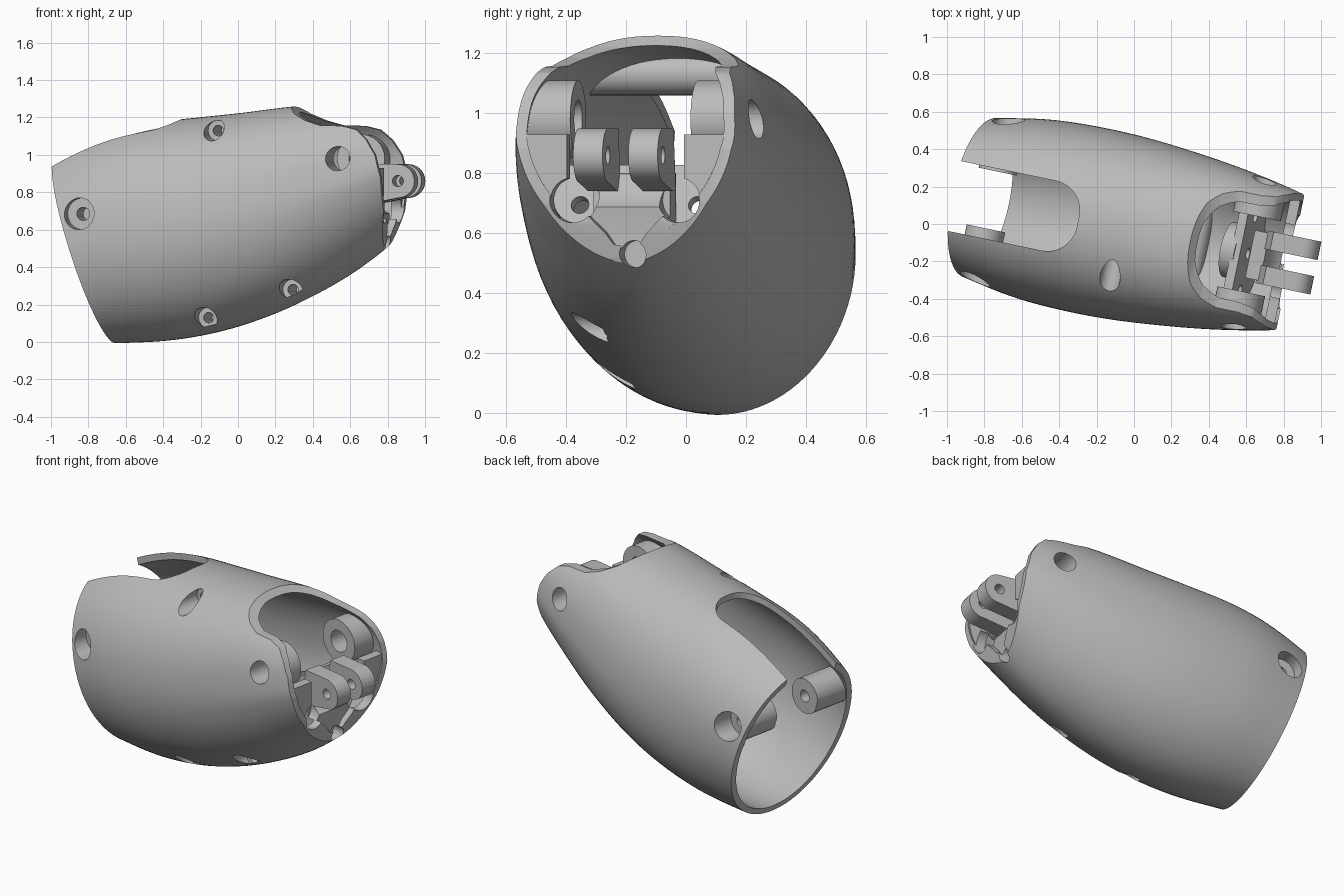
import bpy, bmesh, math
from mathutils import Matrix, Vector

if "Cube" in bpy.data.objects:
    bpy.data.objects.remove(bpy.data.objects["Cube"], do_unlink=True)

PITCH = math.radians(17.7)
YAW = math.radians(-11.8)
MID = -0.03                        # lateral middle of the housing
AXIS = Vector((math.cos(PITCH), 0, math.sin(PITCH)))
UP = Vector((-math.sin(PITCH), 0, math.cos(PITCH)))
FORWARD = Vector((1, 0, 0))
SIDE = Vector((0, 1, 0))

grey = bpy.data.materials.new("plain_grey")
grey.use_nodes = True
COLOR = (0.5, 0.5, 0.5, 1)
grey.diffuse_color = COLOR
grey.node_tree.nodes["Principled BSDF"].inputs["Base Color"].default_value = COLOR


def make(name, bm):
    bmesh.ops.recalc_face_normals(bm, faces=bm.faces)
    mesh = bpy.data.meshes.new(name)
    bm.to_mesh(mesh)
    bm.free()
    mesh.materials.append(grey)
    ob = bpy.data.objects.new(name, mesh)
    bpy.context.collection.objects.link(ob)
    return ob


def combine(ob, other, mode):
    mod = ob.modifiers.new("bool", 'BOOLEAN')
    mod.operation, mod.object, mod.solver = mode, other, 'EXACT'
    dg = bpy.context.evaluated_depsgraph_get()
    mesh = bpy.data.meshes.new_from_object(ob.evaluated_get(dg))
    ob.modifiers.clear()
    ob.data = mesh


def cylinder(name, start, axis, length, r):
    """Cylinder that begins at start and runs along axis."""
    bm = bmesh.new()
    turn = axis.to_track_quat('Z', 'Y').to_matrix().to_4x4()
    place = Matrix.Translation(Vector(start) + axis * length / 2) @ turn
    bmesh.ops.create_cone(bm, cap_ends=True, segments=40, radius1=r, radius2=r,
                          depth=length, matrix=place)
    return make(name, bm)


def prism(name, points, direction):
    """Closed solid made by sweeping a flat outline along direction."""
    bm = bmesh.new()
    near = [bm.verts.new(p) for p in points]
    far = [bm.verts.new(Vector(p) + direction) for p in points]
    bm.faces.new(near)
    bm.faces.new(far[::-1])
    for i in range(len(near)):
        j = (i + 1) % len(near)
        bm.faces.new((near[j], near[i], far[i], far[j]))
    return make(name, bm)


def arc(cx, cy, r, start, end, steps=14):
    angles = [math.radians(start + (end - start) * k / steps) for k in range(steps + 1)]
    return [(cx + r * math.cos(a), cy + r * math.sin(a)) for a in angles]


# Housing stations along the tilted axis: position, bottom, top, half width
STATIONS = [(-.8, .25, 1.2, .4), (-.636, .196, 1.247, .435), (-.35, .12, 1.276, .485),
            (-.1, .083, 1.26, .5), (.15, .077, 1.21, .497), (.4, .098, 1.158, .478),
            (.7, .155, 1.1, .443), (.96, .242, 1.03, .4), (1.13, .32, .97, .363),
            (1.27, .41, .9, .32)]


def section(u):
    n = len(STATIONS)
    i = max(k for k in range(n - 1) if STATIONS[k][0] <= u or k == 0)
    a, b = STATIONS[i], STATIONS[i + 1]
    p, q = STATIONS[max(i - 1, 0)], STATIONS[min(i + 2, n - 1)]
    d = b[0] - a[0]
    t = (u - a[0]) / d
    out = []
    for k in (1, 2, 3):
        m0 = (b[k] - p[k]) / (b[0] - p[0]) * d
        m1 = (q[k] - a[k]) / (q[0] - a[0]) * d
        out.append((2*t**3 - 3*t*t + 1) * a[k] + (t**3 - 2*t*t + t) * m0
                   + (3*t*t - 2*t**3) * b[k] + (t**3 - t*t) * m1)
    return out


def ring_point(u, angle, inset):
    low, high, half = section(u)
    c, h, b = (low + high) / 2, (high - low) / 2 - inset, half - inset
    x, y = math.cos(angle), math.sin(angle)
    # towards the nose the upper half grows squarer and the lower half keener
    nose = min(max(u / .8, 0), 1)
    upper, lower = min(1, max(0, y * 4)), min(1, max(0, -y * 4))
    power = 1 - (.04 + .1 * nose) * upper + .1 * nose ** 2 * lower
    x, y = (math.copysign(abs(k) ** power, k) for k in (x, y))
    return AXIS * u + UP * (c + h * y) + SIDE * (MID + b * x)


def loft(name, start, inset, rings=36, seg=96):
    bm = bmesh.new()
    loops = []
    for i in range(rings + 1):
        u = start + (1.26 - start) * i / rings
        loops.append([bm.verts.new(ring_point(u, 2 * math.pi * j / seg, inset)) for j in range(seg)])
    for A, B in zip(loops, loops[1:]):
        for j in range(seg):
            k = (j + 1) % seg
            bm.faces.new((A[j], A[k], B[k], B[j]))
    bm.faces.new(loops[0])
    bm.faces.new(loops[-1])
    return make(name, bm)


shell = loft("housing_shell", -.636, 0)
cavity = loft("cavity_cutter", -.79, .037)
core = loft("core_cutter", -.625, .012)
combine(shell, cavity, 'DIFFERENCE')
parts, cutters, helpers = [shell], [], [cavity, core]

# Opening over the nose, cut from a side profile
profile = [(.27, 1.4), (.31, 1.262), (.36, 1.22), (.43, 1.185), (.52, 1.158), (.64, 1.155),
           (.72, 1.135), (.78, 1.08), (.83, 1.0), (.86, .88), (.86, .7), (.82, .52), (.78, .4),
           (1.7, .4), (1.7, 1.4)]
cutters.append(prism("nose_cutter", [(s, -1, z) for s, z in profile], SIDE * 2))

# Notches through the nose rim: two at the sides and one at the bottom
for d, z, r in ((-.18, .71, .075), (.18, .71, .075), (.02, .53, .045)):
    cutters.append(cylinder("notch_cutter", (.74, MID + d, z), FORWARD, .3, r))

# Round-cornered slot in the top of the open end
R, HALF, END, SLOT_MID = .16, .19, -.296, -.05
slot = arc(END - R, SLOT_MID - HALF + R, R, -90, 0) + arc(END - R, SLOT_MID + HALF - R, R, 0, 90)
slot += [(-1.6, SLOT_MID + HALF), (-1.6, SLOT_MID - HALF)]
cutters.append(prism("slot_cutter", [(s, v, .85) for s, v in slot], Vector((0, 0, .8))))


# Screw bosses with counterbored holes, running sideways through the wall
def boss(name, s, z, sign, inner, floor, outer_r, bore_r, pin_r, pin_start):
    axis = SIDE * sign
    ob = cylinder(name, (s, MID + sign * inner, z), axis, 1.1, outer_r)
    combine(ob, core, 'INTERSECT')
    parts.append(ob)
    cutters.append(cylinder("bore_cutter", (s, MID + sign * floor, z), axis, .6, bore_r))
    if pin_r:
        cutters.append(cylinder("pin_cutter", (s, MID + sign * pin_start, z), axis, .5, pin_r))


for sign, label in ((1, "left"), (-1, "right")):
    boss("rear_boss_" + label, -.77, .685, sign, .155, .33, .105, .085, .035, .1)
    boss("nose_boss_" + label, .635, .98, sign, .205, .1, .13, .065, 0, 0)
# Long posts reaching from wall to wall
for label, s, z in (("top", -.066, 1.13), ("low_rear", -.118, .13), ("low_nose", .342, .28)):
    boss("cross_post_" + label, s, z, -1, -.55, .17, .07, .055, .028, -.05)

# Front plate with a central opening
half = [(.8, .3), (.8, .93), (.2, .93), (.2, .75), (.12, .65), (.07, .6), (.035, .55)]
outline = [(.79, MID + d, z) for d, z in half] + [(.79, MID - d, z) for d, z in half[::-1]]
slab = prism("slab_cutter", outline, FORWARD * .055)
helpers.append(slab)
plate = loft("front_plate", .5, .012)
combine(plate, slab, 'INTERSECT')
parts.append(plate)

# Hollowed block below the hinge
hollow = [(.64, .4), (.8, .4), (.8, .6)] + arc(.91, .86, .2, 240, 198) + [(.64, .8)]
block = prism("hinge_block", [(s, MID - .13, z) for s, z in hollow], SIDE * .26)
combine(block, core, 'INTERSECT')
parts.append(block)

# Tilted bulkhead with a raised ring and screw holes
corners = [AXIS * u + UP * w - SIDE for u, w in ((.76, .05), (.81, .05), (.81, .61), (.76, .61))]
bulkhead = prism("bulkhead", corners, SIDE * 2)
combine(bulkhead, core, 'INTERSECT')
centre = AXIS * .7 + UP * .47 + SIDE * MID
ring = cylinder("bulkhead_ring", centre, AXIS, .08, .15)
hole = cylinder("ring_cutter", centre - AXIS * .1, AXIS, .15, .11)
combine(ring, hole, 'DIFFERENCE')
helpers.append(hole)
for dv in (-.2, 0, .2):
    hole = cylinder("screw_cutter", centre - AXIS * .1 + SIDE * dv, AXIS, .22, .03)
    combine(bulkhead, hole, 'DIFFERENCE')
    combine(ring, hole, 'DIFFERENCE')
    helpers.append(hole)
parts += [bulkhead, ring]

for part in parts:
    for cut in cutters:
        combine(part, cut, 'DIFFERENCE')

# Hinge lugs with a cross pin hole
pin = cylinder("hinge_pin_cutter", (.91, -.5, .86), SIDE, 1, .03)
helpers.append(pin)
for label, v in (("left", .062), ("right", -.126)):
    side = arc(.91, .86, .09, -90, 90) + [(.74, .95), (.7, .74), (.76, .74)]
    lug = prism("hinge_lug_" + label, [(s, v - .05, z) for s, z in side], SIDE * .1)
    combine(lug, pin, 'DIFFERENCE')
    parts.append(lug)

for ob in cutters + helpers:
    bpy.data.objects.remove(ob, do_unlink=True)

# Turn everything about the vertical and shade
for ob in parts:
    ob.data.transform(Matrix.Rotation(YAW, 4, 'Z'))
    ob.select_set(True)
    bpy.context.view_layer.objects.active = ob
bpy.ops.object.shade_smooth_by_angle(angle=math.radians(30))
